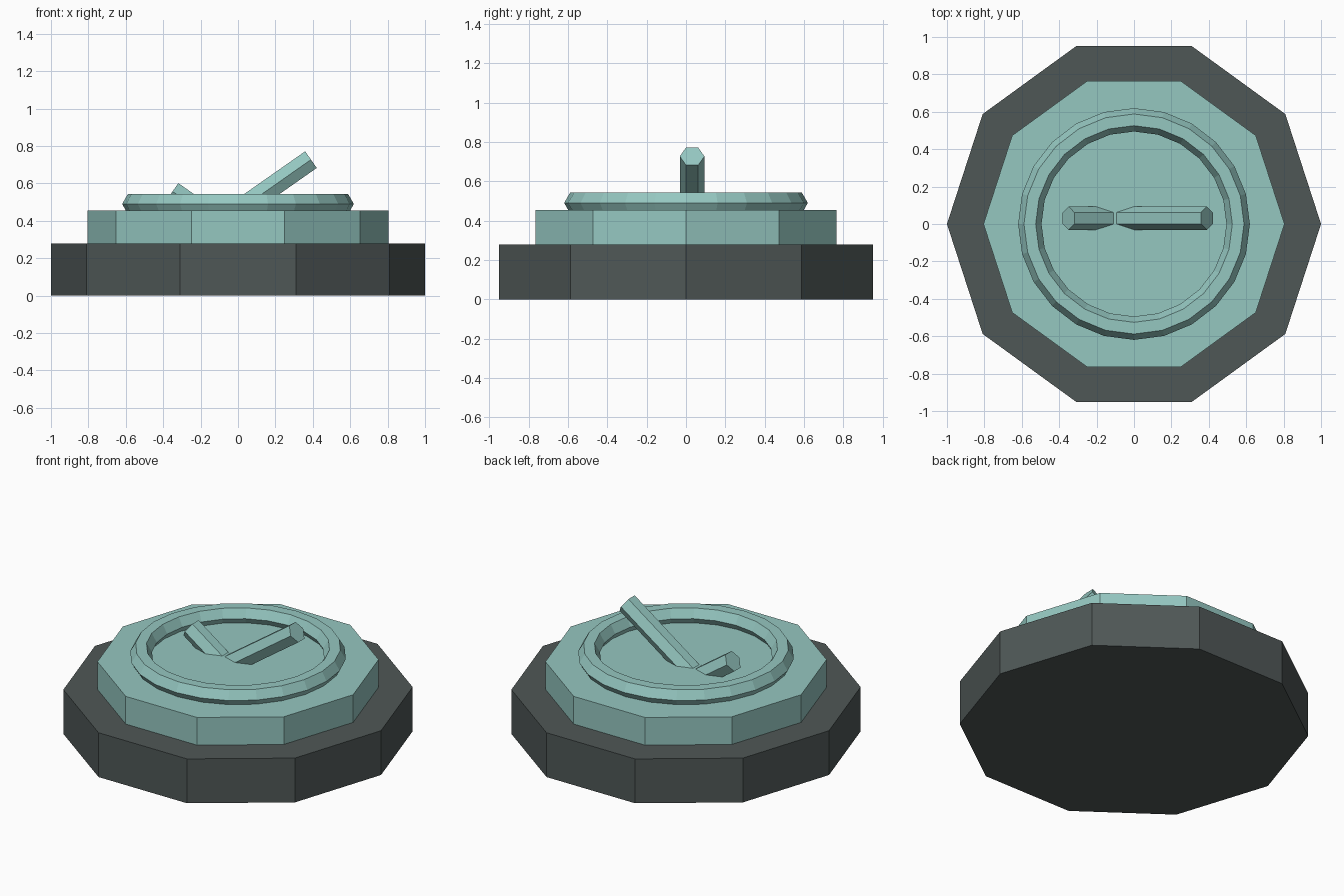
import bpy
from math import radians, sin, cos, pi
from mathutils import Vector

cube = bpy.data.objects.get("Cube")
if cube:
    bpy.data.objects.remove(cube, do_unlink=True)


def material(name, rgb):
    mat = bpy.data.materials.new(name)
    mat.use_nodes = True
    color = (*rgb, 1.0)
    mat.diffuse_color = color
    mat.node_tree.nodes["Principled BSDF"].inputs["Base Color"].default_value = color
    return mat


def finish(name, mat):
    obj = bpy.context.object
    obj.name = name
    obj.data.materials.append(mat)
    return obj


teal = material("pale teal", (0.30, 0.57, 0.53))
dark = material("dark grey", (0.078, 0.096, 0.094))


# Ten-sided tiers with a corner on the x axis
def tier(name, radius, bottom, top, mat):
    bpy.ops.mesh.primitive_cylinder_add(
        vertices=10, radius=radius, depth=top - bottom,
        location=(0, 0, (top + bottom) / 2), rotation=(0, 0, pi / 2))
    finish(name, mat)


tier("base", 1.0, 0.0, 0.28, dark)
tier("upper_tier", 0.805, 0.28, 0.455, teal)

# Raised ring with a six-sided section, half sunk into the upper tier
bpy.ops.mesh.primitive_torus_add(
    major_segments=24, minor_segments=6, major_radius=0.557,
    minor_radius=0.0625, location=(0, 0, 0.49))
finish("ring", teal)


# Slanted six-sided bars, lower ends buried in the upper tier
def bar(name, tip, side, length):
    slope = radians(35)
    axis = Vector((side * cos(slope), 0, sin(slope)))
    bpy.ops.mesh.primitive_cylinder_add(
        vertices=6, radius=0.0625, depth=length,
        location=Vector(tip) - axis * length / 2,
        rotation=(0, side * (pi / 2 - slope), 0))
    finish(name, teal)


bar("long_bar", (0.39, 0.031, 0.727), 1, 0.61)
bar("short_bar", (-0.35, 0.031, 0.557), -1, 0.31)
